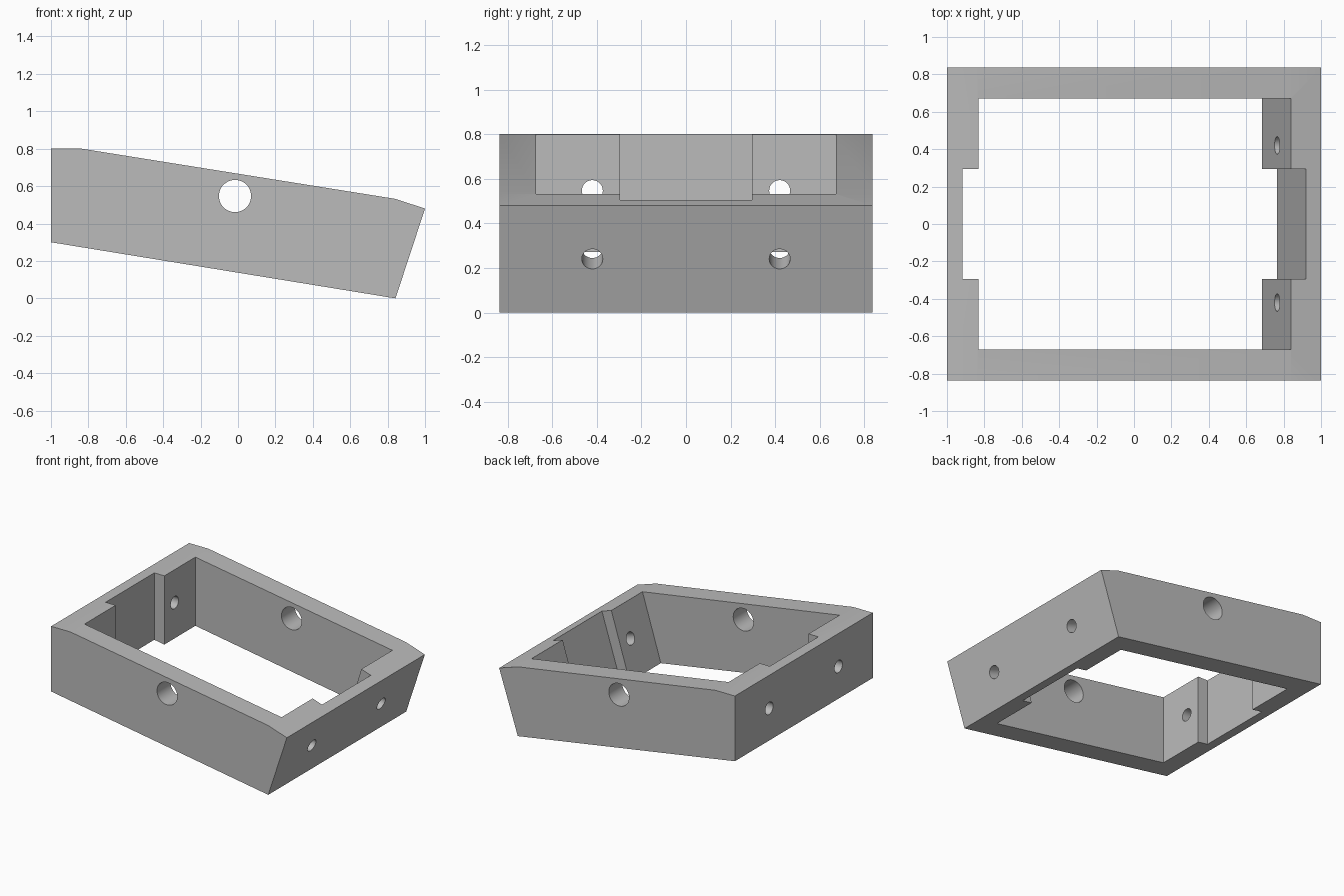
import bpy
import bmesh
from mathutils import Vector

if "Cube" in bpy.data.objects:
    bpy.data.objects.remove(bpy.data.objects["Cube"], do_unlink=True)

grey = bpy.data.materials.new("plain_grey")
grey.use_nodes = True
grey.diffuse_color = (0.5, 0.5, 0.5, 1)
grey.node_tree.nodes["Principled BSDF"].inputs["Base Color"].default_value = (0.5, 0.5, 0.5, 1)


def make_object(name, bm):
    bmesh.ops.recalc_face_normals(bm, faces=bm.faces)
    mesh = bpy.data.meshes.new(name)
    bm.to_mesh(mesh)
    bm.free()
    mesh.materials.append(grey)
    obj = bpy.data.objects.new(name, mesh)
    bpy.context.scene.collection.objects.link(obj)
    return obj


def prism(name, profile, half_depth):
    """Side profile in x and z, extruded along y."""
    bm = bmesh.new()
    face = bm.faces.new([bm.verts.new((x, -half_depth, z)) for x, z in profile])
    new = bmesh.ops.extrude_face_region(bm, geom=[face])["geom"]
    verts = [v for v in new if isinstance(v, bmesh.types.BMVert)]
    bmesh.ops.translate(bm, verts=verts, vec=(0, 2 * half_depth, 0))
    return make_object(name, bm)


def drill(name, centre, axis, radius, length):
    bm = bmesh.new()
    bmesh.ops.create_cone(bm, cap_ends=True, segments=48, radius1=radius,
                          radius2=radius, depth=length)
    obj = make_object(name, bm)
    obj.rotation_mode = "QUATERNION"
    obj.rotation_quaternion = Vector(axis).to_track_quat("Z", "Y")
    obj.location = centre
    return obj


def opening(name, left, right_top, right_bottom, half_width):
    """Vertical on the left, leaning like the outer wall on the right."""
    (xt, zt), (xb, zb) = right_top, right_bottom
    lean = (xt - xb) / (zt - zb)
    x_at = lambda z: xb + lean * (z - zb)
    profile = [(left, -0.3), (x_at(-0.3), -0.3), (x_at(1.2), 1.2), (left, 1.2)]
    return prism(name, profile, half_width)


# Wedge-shaped outer body
frame = prism("sloped_frame", [(-1, 0.3), (0.842, 0), (1, 0.48), (0.84, 0.532),
                               (-0.835, 0.8), (-1, 0.8)], 0.836)

# Main opening and the wider middle recess
cutters = [
    opening("main_opening", -0.832, (0.84, 0.532), (0.684, 0.026), 0.672),
    opening("middle_recess", -0.917, (0.92, 0.506), (0.765, 0.013), 0.295),
    drill("side_holes", (-0.016, 0, 0.547), (0, 1, 0), 0.086, 2.4),
]
# Small holes in both end walls
for y in (-0.42, 0.42):
    cutters.append(drill("left_end_hole", (-0.95, y, 0.547), (1, 0, 0), 0.047, 0.6))
    cutters.append(drill("right_end_hole", (0.92, y, 0.241), (0.48, 0, -0.152), 0.047, 0.6))

for cutter in cutters:
    cut = frame.modifiers.new(cutter.name, "BOOLEAN")
    cut.operation = "DIFFERENCE"
    cut.solver = "EXACT"
    cut.object = cutter
    cutter.hide_render = True

# Apply the cuts and remove the cutters
bpy.context.view_layer.objects.active = frame
frame.select_set(True)
for cut in list(frame.modifiers):
    bpy.ops.object.modifier_apply(modifier=cut.name)
for cutter in cutters:
    bpy.data.objects.remove(cutter, do_unlink=True)

# Smooth hole walls, crisp edges
bpy.ops.object.shade_smooth_by_angle(angle=0.5)
